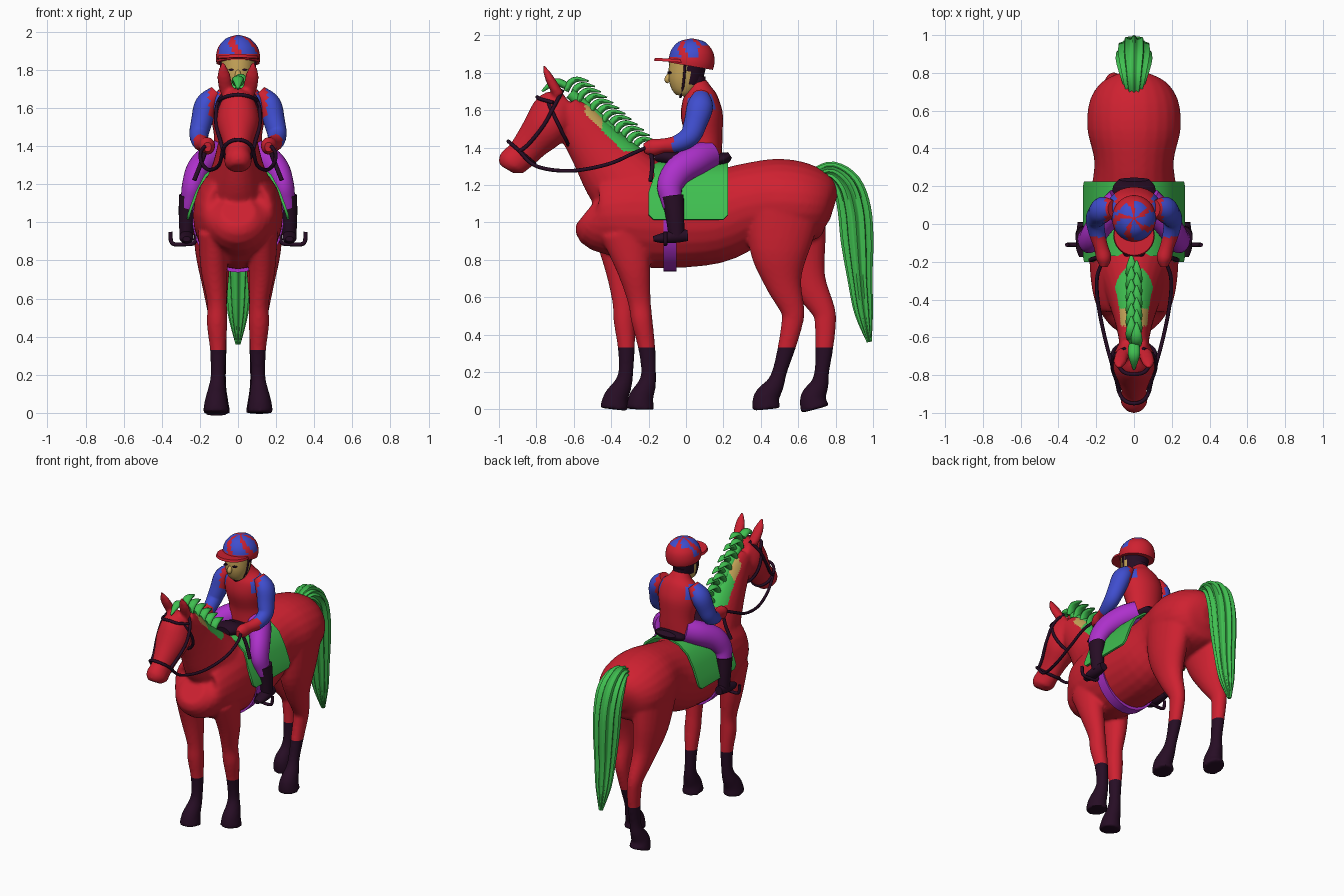
import bpy, bmesh, math
from mathutils import Vector

cube = bpy.data.objects.get("Cube")
if cube:
    bpy.data.objects.remove(cube, do_unlink=True)


def material(name, color):
    m = bpy.data.materials.new(name)
    m.use_nodes = True
    m.diffuse_color = (*color, 1)
    m.node_tree.nodes["Principled BSDF"].inputs["Base Color"].default_value = (*color, 1)
    return m


red = material("red", (.62, .015, .03))
green = material("green", (.05, .52, .08))
purple = material("purple", (.42, .03, .6))
dark = material("dark plum", (.02, .004, .018))
blue = material("blue", (.05, .075, .62))
tan = material("tan", (.58, .38, .1))


def spline(points, steps=4):
    """Smooth path through points of any dimension."""
    pts = [Vector(p) for p in points]
    last, out = len(pts) - 1, []
    for i in range(last):
        a, b, c, d = (pts[min(max(k, 0), last)] for k in range(i - 1, i + 3))
        for j in range(steps):
            t = j / steps
            out.append(b + (c - a) * (t / 2) + (a - b * 2.5 + c * 2 - d / 2) * t ** 2
                       + ((b - c) * 1.5 + (d - a) / 2) * t ** 3)
    return out + [pts[-1]]


def loft(bm, rings, sides=24, ridges=0):
    """Closed tube; a ring is x, y, z, half width, half depth (x may be left out)."""
    path = spline([r if len(r) == 5 else (0, *r) for r in rings])
    loops = []
    for i, p in enumerate(path):
        before, after = path[max(i - 1, 0)], path[min(i + 1, len(path) - 1)]
        along = (Vector(after[:3]) - Vector(before[:3])).normalized()
        side = (Vector((1, 0, 0)) - along * along.x).normalized()
        up = along.cross(side)
        loop = []
        for k in range(sides):
            a = math.tau * k / sides
            f = 1 + .12 * math.cos(a * ridges) if ridges else 1
            co = side * max(p[3], .003) * math.cos(a) + up * max(p[4], .003) * math.sin(a)
            loop.append(bm.verts.new(Vector(p[:3]) + co * f))
        loops.append(loop)
    for lo, hi in zip(loops, loops[1:]):
        for k in range(sides):
            n = (k + 1) % sides
            bm.faces.new((lo[k], lo[n], hi[n], hi[k]))
    bm.faces.new(loops[0])
    bm.faces.new(loops[-1])


def finish(name, mesh, mats, rule=None):
    ob = bpy.data.objects.new(name, mesh)
    bpy.context.collection.objects.link(ob)
    mesh.materials.clear()
    for m in mats:
        mesh.materials.append(m)
    for f in mesh.polygons:
        f.material_index = rule(f.center) if rule else 0
    mesh.shade_smooth()
    mesh.set_sharp_from_angle(angle=math.radians(50))
    return ob


def to_mesh(name, bm):
    bmesh.ops.recalc_face_normals(bm, faces=bm.faces)
    mesh = bpy.data.meshes.new(name)
    bm.to_mesh(mesh)
    bm.free()
    return mesh


def part(name, ring_lists, mats, rule=None, **options):
    bm = bmesh.new()
    for rings in ring_lists:
        loft(bm, rings, **options)
    return finish(name, to_mesh(name, bm), mats, rule)


def baked(ob):
    """Evaluate modifiers or curve bevel into a plain mesh, dropping the source."""
    deps = bpy.context.evaluated_depsgraph_get()
    mesh = bpy.data.meshes.new_from_object(ob.evaluated_get(deps))
    bpy.data.objects.remove(ob, do_unlink=True)
    return mesh


def strap(name, points, radius=.01, mat=dark, closed=False):
    curve = bpy.data.curves.new(name, 'CURVE')
    curve.dimensions = '3D'
    curve.bevel_depth = radius
    curve.bevel_resolution = 2
    curve.use_fill_caps = True
    path = points if closed else spline(points, 6)
    s = curve.splines.new('POLY')
    s.points.add(len(path) - 1)
    for q, p in zip(s.points, path):
        q.co = (*p, 1)
    s.use_cyclic_u = closed
    ob = bpy.data.objects.new(name + "_curve", curve)
    bpy.context.collection.objects.link(ob)
    return finish(name, baked(ob), [mat])


def hoop(name, y, z, dy, dz, width):
    """Loop around the head, spanning x and the direction (dy, dz)."""
    turns = [math.tau * k / 32 for k in range(32)]
    strap(name, [(width * math.cos(a), y + dy * math.sin(a), z + dz * math.sin(a)) for a in turns], closed=True)


def mirrored(rings, s):
    return [(r[0] * s, *r[1:]) for r in rings]


# Horse: overlapping lofts fused into one smooth skin
trunk = [(-.53, 1.06, .09, .09), (-.48, 1.03, .17, .18), (-.38, 1.04, .215, .24), (-.22, 1.04, .235, .28),
         (-.05, 1.03, .235, .275), (.15, 1.03, .23, .25), (.33, 1.09, .21, .225), (.5, 1.11, .247, .23),
         (.65, 1.1, .235, .21), (.75, 1.09, .17, .16), (.79, 1.08, .06, .07)]
neck = [(-.27, 1.15, .19, .22), (-.38, 1.27, .14, .19), (-.49, 1.41, .105, .145),
        (-.58, 1.53, .085, .12), (-.65, 1.6, .075, .095)]
head = [(-.63, 1.65, .06, .06), (-.69, 1.6, .1, .12), (-.75, 1.51, .112, .12), (-.82, 1.43, .085, .097),
        (-.88, 1.36, .067, .083), (-.935, 1.315, .072, .078), (-.957, 1.283, .045, .045)]
ear = [(.06, -.68, 1.68, .035, .03), (.075, -.73, 1.77, .036, .024), (.08, -.765, 1.845, .006, .006)]
fore_leg = [(.13, -.33, .95, .08, .13), (.125, -.28, .75, .07, .09), (.11, -.25, .58, .052, .062),
            (.11, -.235, .47, .054, .057), (.105, -.21, .33, .042, .046), (.105, -.2, .2, .038, .04),
            (.11, -.21, .13, .046, .05), (.115, -.24, .06, .06, .067), (.115, -.245, 0, .07, .077)]
hind_leg = [(.13, .52, 1.05, .11, .2), (.13, .5, .85, .095, .16), (.12, .52, .68, .07, .1),
            (.11, .57, .53, .05, .064), (.105, .565, .45, .045, .057), (.1, .535, .32, .04, .047),
            (.1, .5, .2, .037, .04), (.105, .475, .13, .045, .05), (.11, .43, .06, .06, .07),
            (.11, .43, 0, .07, .077)]


def stepped(leg, shift):
    """Opposite leg, swung along y towards the hoof."""
    return [(-x, y + shift * max(0, 1 - z / 1.1) ** .7, z, w, d) for x, y, z, w, d in leg]


skin = part("horse_skin", [trunk, neck, head, ear, mirrored(ear, -1), fore_leg, stepped(fore_leg, -.14),
                           hind_leg, stepped(hind_leg, .26)], [red])
fuse = skin.modifiers.new("fuse", 'REMESH')
fuse.mode = 'VOXEL'
fuse.voxel_size = .011
relax = skin.modifiers.new("relax", 'SMOOTH')
relax.iterations = 6
bm = bmesh.new()
source = baked(skin)
bm.from_mesh(source)
SOCK = .33
bmesh.ops.bisect_plane(bm, geom=bm.verts[:] + bm.edges[:] + bm.faces[:],
                       plane_co=(0, 0, SOCK), plane_no=(0, 0, 1))


def coat(c):
    if c.z < SOCK:
        return 1
    crest = (c.y + .25) * .7 + (c.z - 1.36) * .72
    if crest > -.045 and c.z > 1.38 and -.54 < c.y < -.24:
        return 3 if c.y < -.45 else 2
    return 0


finish("horse_body", to_mesh("horse_body", bm), [red, dark, green, tan], coat)

# Tail and mane
part("tail", [[(.7, 1.25, .04, .04), (.78, 1.27, .065, .05), (.86, 1.2, .085, .07), (.9, 1.07, .085, .08),
               (.915, .9, .08, .078), (.93, .7, .066, .06), (.95, .52, .048, .045), (.98, .36, .012, .012)]],
     [green], sides=60, ridges=12)
tufts = [[(-.62, 1.69, .03, .03), (-.45, 1.54, .035, .03), (-.27, 1.36, .025, .03)]]
for i in range(12):
    t = i / 11
    x, y, z = .014 * (-1) ** i, -.64 + .36 * t, 1.7 - .32 * t
    tufts.append([(x, y, z, .026, .014), (x, y + .02, z + .045, .03, .018),
                  (x, y + .06, z + .065, .026, .014), (x, y + .12, z + .055, .005, .004)])
tufts.append([(-.64, 1.73, .03, .02), (-.7, 1.75, .03, .02), (-.77, 1.7, .006, .006)])
part("mane", tufts, [green], sides=12)

# Bridle
hoop("noseband", -.88, 1.373, -.07, .06, .078)
hoop("throat_strap", -.69, 1.54, -.065, .135, .113)
strap("brow_band", [(-.1, -.71, 1.64), (-.06, -.78, 1.66), (0, -.795, 1.67), (.06, -.78, 1.66), (.1, -.71, 1.64)])

# Saddle cloth, saddle and girth
half = [(0, 1.325), (.1, 1.3), (.17, 1.245), (.215, 1.16), (.245, 1.08), (.258, 1.04), (.263, 1.015)]
profile = [(-x, z) for x, z in half[:0:-1]] + half
bm = bmesh.new()
rows = []
for x, z in profile:
    inset = .025 if z < 1.03 else 0
    y0, y1 = -.2 + .03 * (z > 1.2) + inset, .225 - inset
    rows.append([bm.verts.new((x, y0 + (y1 - y0) * k / 8, z)) for k in range(9)])
for a, b in zip(rows, rows[1:]):
    for k in range(8):
        bm.faces.new((a[k], a[k + 1], b[k + 1], b[k]))
cloth = finish("cloth_sheet", to_mesh("cloth_sheet", bm), [green])
solid = cloth.modifiers.new("thickness", 'SOLIDIFY')
solid.thickness = .014
solid.offset = 0
finish("saddle_cloth", baked(cloth), [green])
part("saddle", [[(-.17, 1.35, .05, .03), (-.1, 1.35, .09, .045), (0, 1.32, .11, .04), (.12, 1.32, .12, .04),
                 (.2, 1.34, .11, .035), (.235, 1.36, .08, .018)]], [dark])
part("girth", [[(-.12, 1.025, .24, .288), (-.05, 1.025, .24, .288)]], [purple], sides=40)

# Rider: jacket, head and helmet
part("jacket", [[(.1, 1.35, .13, .09), (.1, 1.45, .125, .095), (.085, 1.57, .145, .112), (.075, 1.66, .135, .095),
                 (.065, 1.71, .08, .07), (.055, 1.745, .055, .055)]], [red, blue],
     lambda c: int(abs(c.x) > .1 and c.z > 1.6))
part("rider_head", [[(-.02, 1.675, .03, .035), (-.015, 1.7, .058, .062), (-.005, 1.76, .08, .09),
                     (.01, 1.85, .09, .1)], [(.05, 1.7, .05, .05), (.05, 1.78, .06, .055)],
                    [(-.08, 1.8, .01, .01), (-.1, 1.765, .017, .016), (-.09, 1.75, .01, .01)]],
     [tan, dark], lambda c: int(c.y > .015 and c.z > 1.74))


def panels(c):
    angle = math.atan2(c.y - .03, c.x)
    return int(c.z > 1.885 and (c.y < .07 or c.z > 1.95) and math.sin(angle * 5 + c.z * 30) > -.55)


part("helmet", [[(.025, 1.835, .113, .12), (.03, 1.87, .116, .123), (.03, 1.92, .103, .11),
                 (.03, 1.965, .062, .07), (.03, 1.982, .01, .01)]], [red, blue], panels, sides=40)
part("helmet_visor", [[(-.06, 1.857, .11, .112), (-.059, 1.873, .105, .107)]], [red])
strap("chin_strap", [(-.09, -.005, 1.84), (-.07, -.015, 1.73), (0, -.03, 1.67), (.07, -.015, 1.73),
                     (.09, -.005, 1.84)], .007)

# Paired parts
for s, side in ((1, "left"), (-1, "right")):
    part(side + "_arm", [mirrored([
        (.11, .08, 1.68, .04, .045), (.165, .075, 1.62, .06, .07), (.19, .05, 1.53, .056, .062),
        (.205, .02, 1.46, .05, .055), (.195, -.05, 1.42, .043, .045), (.175, -.12, 1.41, .037, .038),
        (.16, -.18, 1.4, .04, .045), (.16, -.225, 1.395, .02, .025)], s)], [blue, red],
        lambda c: int(c.y < -.07 or (c.z > 1.55 and abs(c.x) < .15)))
    part(side + "_breeches", [mirrored([
        (.07, .12, 1.36, .08, .08), (.14, .05, 1.33, .077, .083), (.205, -.04, 1.275, .066, .078),
        (.235, -.085, 1.2, .058, .07), (.25, -.08, 1.13, .05, .058), (.262, -.07, 1.08, .044, .05)], s)], [purple])
    part(side + "_boot", [
        mirrored([(.26, -.072, 1.14, .05, .06), (.268, -.06, 1.04, .043, .05), (.27, -.05, .92, .036, .042)], s),
        mirrored([(.27, .01, .93, .028, .03), (.27, -.06, .925, .036, .035), (.27, -.13, .915, .036, .026),
                  (.27, -.175, .912, .02, .014)], s)], [dark])
    strap(side + "_stirrup", mirrored([(.22, -.11, 1), (.225, -.11, .9), (.28, -.11, .885), (.345, -.11, .89),
                                       (.355, -.11, .95)], s), .011)
    strap(side + "_cheek_strap", mirrored([(.05, -.66, 1.705), (.105, -.7, 1.63), (.115, -.76, 1.52),
                                           (.09, -.84, 1.42), (.08, -.89, 1.38)], s))
    strap(side + "_rein", mirrored([(.08, -.89, 1.38), (.1, -.8, 1.3), (.15, -.62, 1.275), (.19, -.42, 1.31),
                                    (.195, -.28, 1.37), (.16, -.19, 1.41)], s))
    strap(side + "_rein_end", mirrored([(.15, -.2, 1.43), (.19, -.18, 1.32), (.23, -.19, 1.22)], s), .012)
    part(side + "_eye", [mirrored([(.035, -.098, 1.8, .014, .006), (.035, -.078, 1.8, .014, .006)], s)],
         [dark], sides=10)
